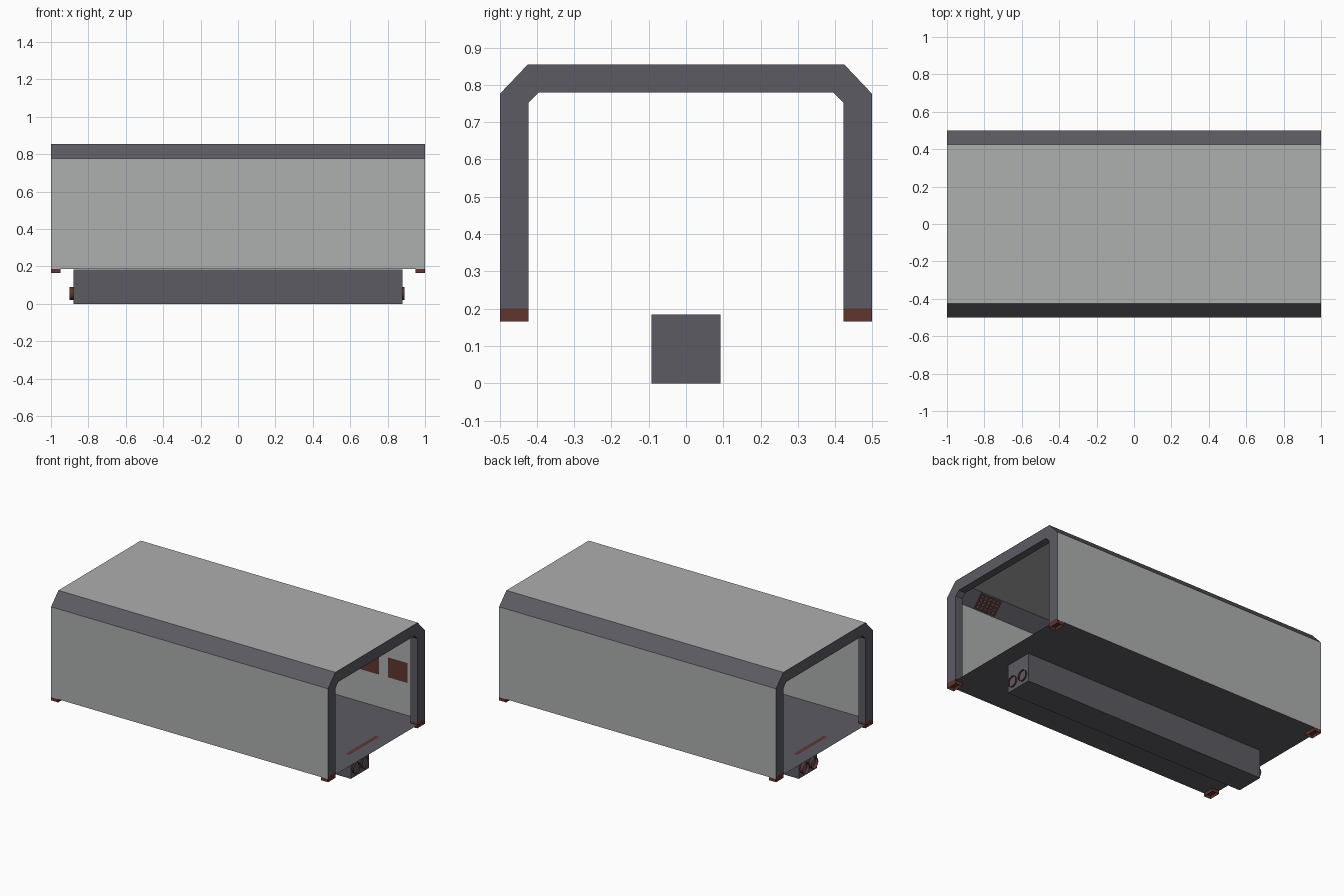
import bpy, bmesh, math
from mathutils import Vector, Matrix

if "Cube" in bpy.data.objects:
    bpy.data.objects.remove(bpy.data.objects["Cube"])


def material(name, rgb):
    m = bpy.data.materials.new(name)
    m.diffuse_color = (*rgb, 1)
    m.use_nodes = True
    m.node_tree.nodes["Principled BSDF"].inputs["Base Color"].default_value = m.diffuse_color
    return m


LIGHT = material("light grey panel", (0.42, 0.425, 0.43))
DARK = material("dark grey metal", (0.108, 0.105, 0.125))
RUST = material("rust brown", (0.115, 0.036, 0.027))


def finish(name, bm, mats):
    me = bpy.data.meshes.new(name)
    bm.to_mesh(me)
    bm.free()
    ob = bpy.data.objects.new(name, me)
    bpy.context.collection.objects.link(ob)
    for m in mats:
        me.materials.append(m)
    return ob


def add_box(bm, lo, hi, matrix=Matrix()):
    lo, hi = Vector(lo), Vector(hi)
    m = matrix @ Matrix.Translation((lo + hi) / 2) @ Matrix.Diagonal((*(hi - lo), 1))
    return bmesh.ops.create_cube(bm, size=1, matrix=m)


def sheet(name, corners, mat):
    bm = bmesh.new()
    bm.faces.new([bm.verts.new(c) for c in corners])
    return finish(name, bm, [mat])


FLOOR = 0.186

# Outer skin: thin walls, chamfers and roof swept along x
profile = [(-0.5, FLOOR), (-0.5, 0.776), (-0.425, 0.855),
           (0.425, 0.855), (0.5, 0.776), (0.5, FLOOR)]
bm = bmesh.new()
rows = [[bm.verts.new((x, y, z)) for y, z in profile] for x in (-1, 1)]
for i in range(5):
    f = bm.faces.new((rows[0][i], rows[1][i], rows[1][i + 1], rows[0][i + 1]))
    f.material_index = 1 if i in (1, 3) else 0
finish("outer_skin", bm, [LIGHT, DARK])

# Floor sheet
sheet("floor", [(-1, -0.5, FLOOR), (1, -0.5, FLOOR), (1, 0.5, FLOOR), (-1, 0.5, FLOOR)], DARK)

# End frames: portal arches just inside the skin
e = 0.001
arch = [(-0.5 + e, 0.2), (-0.5 + e, 0.776), (-0.425, 0.855 - e),
        (0.425, 0.855 - e), (0.5 - e, 0.776), (0.5 - e, 0.2),
        (0.422, 0.2), (0.422, 0.752), (0.394, 0.78),
        (-0.394, 0.78), (-0.422, 0.752), (-0.422, 0.2)]
for side, s in (("right", 1), ("left", -1)):
    bm = bmesh.new()
    face = bm.faces.new([bm.verts.new((s * 0.95, y, z)) for y, z in arch])
    ext = bmesh.ops.extrude_face_region(bm, geom=[face])
    verts = [v for v in ext["geom"] if isinstance(v, bmesh.types.BMVert)]
    bmesh.ops.translate(bm, verts=verts, vec=(s * 0.05, 0, 0))
    bmesh.ops.recalc_face_normals(bm, faces=bm.faces)
    finish(side + "_end_frame", bm, [DARK])

    # Feet under the frame legs, hollow below
    bm = bmesh.new()
    for t in (-1, 1):
        x0, x1 = sorted((s * 0.95, s * 1.0))
        y0, y1 = sorted((t * 0.422, t * 0.499))
        add_box(bm, (x0, y0, 0.165), (x1, y1, 0.2))
    bm.normal_update()
    bottoms = [f for f in bm.faces if f.normal.z < -0.9]
    bmesh.ops.inset_individual(bm, faces=bottoms, thickness=0.01, depth=0)
    for f in bottoms:
        bmesh.ops.translate(bm, verts=f.verts, vec=(0, 0, 0.015))
    finish(side + "_frame_feet", bm, [RUST])

    # Threshold strip painted on the floor
    a, b = s * 0.885, s * 0.912
    sheet(side + "_threshold_strip",
          [(a, -0.155, FLOOR + .002), (b, -0.155, FLOOR + .002),
           (b, 0.155, FLOOR + .002), (a, 0.155, FLOOR + .002)], RUST)

    # Open pipe collars at the duct ends
    depth = 0.01 if s > 0 else 0.02
    bm = bmesh.new()
    for y in (-0.045, 0.045):
        m = Matrix.Translation((s * (0.88 + depth / 2), y, 0.055)) @ Matrix.Rotation(math.pi / 2, 4, "Y")
        bmesh.ops.create_cone(bm, cap_ends=False, segments=16, radius1=0.035,
                              radius2=0.035, depth=depth, matrix=m)
    finish(side + "_pipe_collars", bm, [RUST])

# Service duct below the floor
bm = bmesh.new()
add_box(bm, (-0.88, -0.093, 0), (0.88, 0.093, FLOOR - 0.001))
finish("service_duct", bm, [DARK])

# Wall plates inside the back wall
for i, x in enumerate((0.53, 0.735)):
    sheet(f"wall_plate_{i + 1}", [(x, 0.496, 0.4), (x + 0.142, 0.496, 0.4),
                                  (x + 0.142, 0.496, 0.53), (x, 0.496, 0.53)], RUST)

# Vent grilles on the inside of both chamfers
angle = math.atan2(0.079, 0.075)
for side, t, xs in (("front", -1, (-0.725, 0, 0.725)), ("back", 1, (-0.68, 0.04, 0.76))):
    bm = bmesh.new()
    for x in xs:
        m = (Matrix.Translation((x, t * 0.4585, 0.8115))
             @ Matrix.Rotation(-t * angle, 4, "X"))
        for k in range(6):
            u = -0.072 + k * 0.0288
            add_box(bm, (u - 0.005, -0.048, -0.003), (u + 0.005, 0.048, 0.002), m)
        for k in range(5):
            v = -0.044 + k * 0.022
            add_box(bm, (-0.076, v - 0.004, -0.002), (0.076, v + 0.004, 0.002), m)
    finish(side + "_vent_grilles", bm, [RUST])
